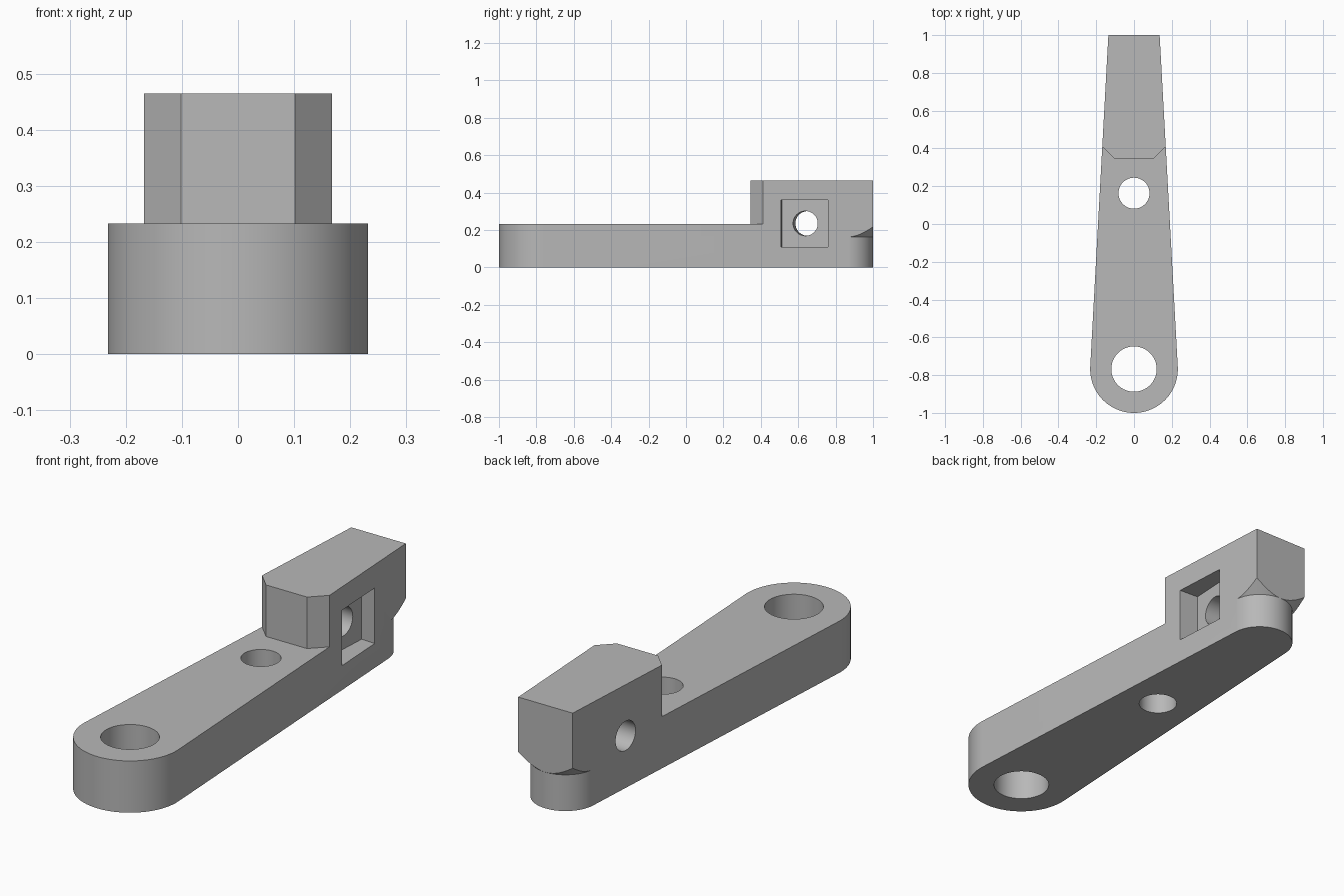
import bpy, math
from mathutils import Matrix

cube = bpy.data.objects.get("Cube")
if cube:
    bpy.data.objects.remove(cube, do_unlink=True)

# Main dimensions
BIG_R, BIG_Y = 0.232, -0.768        # round pivot end
STEP_Z, TOP_Z = 0.233, 0.465        # arm and head heights
END_HALF = 0.1357                   # half width at the square end
SLOPE = 0.0547                      # side taper
THETA = math.atan(SLOPE)
TIP_R = END_HALF / (1 - SLOPE)      # rounded foot under the head
TIP_Y, TIP_Z = 1 - TIP_R, 0.163


def half_width(y):
    return END_HALF + SLOPE * (1 - y)


def loft(name, rings):
    """Closed solid from stacked rings of equal point count."""
    n = len(rings[0])
    verts = [p for ring in rings for p in ring]
    faces = [tuple(reversed(range(n))),
             tuple(range(len(verts) - n, len(verts)))]
    for k in range(len(rings) - 1):
        for i in range(n):
            j = (i + 1) % n
            faces.append((k * n + i, k * n + j, (k + 1) * n + j, (k + 1) * n + i))
    mesh = bpy.data.meshes.new(name)
    mesh.from_pydata(verts, [], faces)
    obj = bpy.data.objects.new(name, mesh)
    bpy.context.collection.objects.link(obj)
    return obj


def prism(name, outline, z0, z1):
    return loft(name, [[(x, y, z) for x, y in outline] for z in (z0, z1)])


def box(name, x0, x1, y0, y1, z0, z1):
    return prism(name, [(x0, y0), (x1, y0), (x1, y1), (x0, y1)], z0, z1)


def turned(name, profile, y=0.0, n=96):
    """Solid of revolution about a vertical axis; profile is (radius, z)."""
    angles = [math.tau * i / n for i in range(n)]
    return loft(name, [[(r * math.cos(a), y + r * math.sin(a), z) for a in angles]
                       for r, z in profile])


def cut(target, cutter):
    """Subtract the cutter and discard it."""
    mod = target.modifiers.new("cut", 'BOOLEAN')
    mod.operation, mod.solver, mod.object = 'DIFFERENCE', 'EXACT', cutter
    bpy.context.view_layer.update()
    bpy.context.view_layer.objects.active = target
    bpy.ops.object.modifier_apply(modifier=mod.name)
    bpy.data.objects.remove(cutter, do_unlink=True)


# Tapered blank with a round front end
STEPS = 64
start, sweep = math.pi - THETA, math.pi + 2 * THETA
outline = [(END_HALF, 1.0), (-END_HALF, 1.0)]
for i in range(STEPS + 1):
    a = math.pi - THETA * -1 + (math.pi - 2 * THETA) * i / STEPS
    if BIG_R:
        a = start + sweep * i / STEPS
    outline.append((BIG_R * math.cos(a), BIG_Y + BIG_R * math.sin(a)))
arm = prism("lever_arm", outline, 0, TOP_Z)

# Step down in front of the chamfered head
head_y, chamfer_y, chamfer_x = 0.345, 0.411, 0.102
dx = half_width(chamfer_y) - chamfer_x
dy = chamfer_y - head_y
wide = chamfer_x + dx * 3
far = head_y + dy * 3
cut(arm, prism("step_cutter", [(-wide, -2), (wide, -2), (wide, far), (chamfer_x, head_y),
                               (-chamfer_x, head_y), (-wide, far)], STEP_Z, 1))

# Rounded foot with a conical underside below the head
foot = box("foot_cutter", -0.19, 0.19, TIP_Y + TIP_R * math.sin(THETA), 1.04, -0.1, 0.25)
cut(foot, turned("foot_core", [(TIP_R, -0.3), (TIP_R, TIP_Z), (TIP_R + 0.2, TIP_Z + 0.2)], TIP_Y))
cut(arm, foot)

# Vertical holes
for y, r in ((BIG_Y, 0.12), (0.163, 0.082)):
    cut(arm, turned("hole_cutter", [(r, -1), (r, 1)], y))

# Cross hole and square nut pocket, square to the right side
side_y, side_z = 0.651, 0.235
frame = (Matrix.Translation((-half_width(side_y), side_y, side_z))
         @ Matrix.Rotation(-THETA, 4, 'Z'))
bore = turned("bore_cutter", [(0.066, -1), (0.066, 1)])
bore.data.transform(frame @ Matrix.Rotation(math.pi / 2, 4, 'Y'))
cut(arm, bore)
pocket = box("pocket_cutter", 0.23, 0.6, -0.125, 0.125, -0.125, 0.125)
pocket.data.transform(frame)
cut(arm, pocket)

# Plain grey finish
grey = bpy.data.materials.new("plain_grey")
grey.use_nodes = True
colour = (0.48, 0.48, 0.48, 1)
grey.diffuse_color = colour
grey.node_tree.nodes["Principled BSDF"].inputs["Base Color"].default_value = colour
arm.data.materials.clear()
arm.data.materials.append(grey)

# Smooth round walls, crisp edges
bpy.ops.object.select_all(action='DESELECT')
arm.select_set(True)
bpy.context.view_layer.objects.active = arm
bpy.ops.object.shade_smooth_by_angle(angle=math.radians(25))
